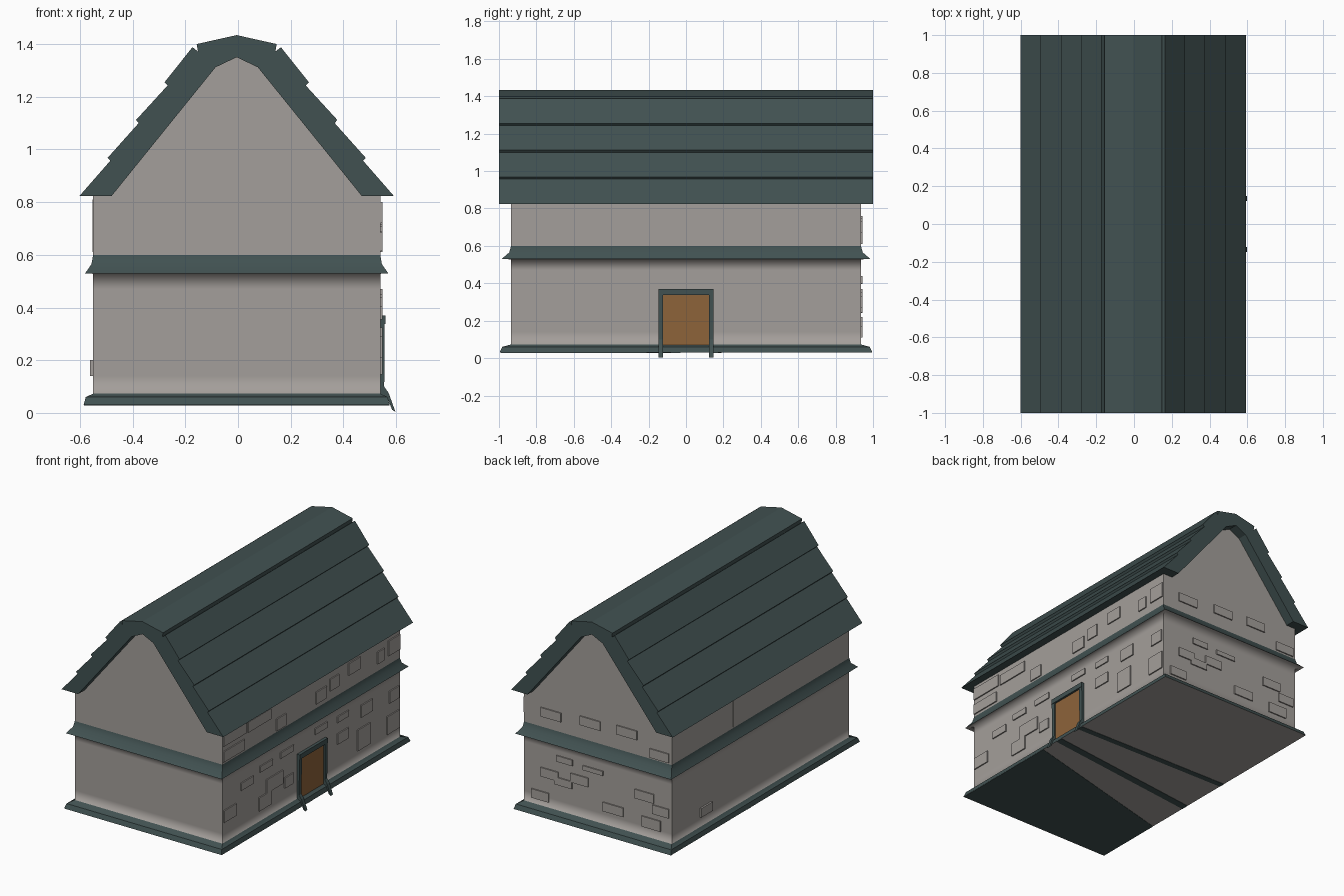
import bpy, bmesh
from mathutils import Vector

cube = bpy.data.objects.get("Cube")
if cube:
    bpy.data.objects.remove(cube, do_unlink=True)


def material(name, rgb):
    m = bpy.data.materials.new(name)
    m.use_nodes = True
    m.diffuse_color = (*rgb, 1)
    m.node_tree.nodes["Principled BSDF"].inputs["Base Color"].default_value = (*rgb, 1)
    return m


PLASTER = material("warm grey stone", (0.37, 0.345, 0.325))
SLATE = material("dark green slate", (0.053, 0.083, 0.083))
WOOD = material("brown wood", (0.27, 0.125, 0.042))

CX = -0.005                  # centre line of the house
HX, HY = 0.545, 0.935        # half width and half depth of the walls


def finish(name, bm, *mats):
    bmesh.ops.recalc_face_normals(bm, faces=bm.faces)
    mesh = bpy.data.meshes.new(name)
    bm.to_mesh(mesh)
    bm.free()
    for m in mats:
        mesh.materials.append(m)
    obj = bpy.data.objects.new(name, mesh)
    bpy.context.collection.objects.link(obj)
    return obj


def prism(bm, points, offset):
    """Extrude a flat outline along a vector."""
    face = bm.faces.new([bm.verts.new(p) for p in points])
    res = bmesh.ops.extrude_face_region(bm, geom=[face], use_keep_orig=True)
    verts = [g for g in res["geom"] if isinstance(g, bmesh.types.BMVert)]
    bmesh.ops.translate(bm, vec=Vector(offset), verts=verts)


def box(bm, lo, hi):
    outline = [(lo[0], lo[1]), (hi[0], lo[1]), (hi[0], hi[1]), (lo[0], hi[1])]
    prism(bm, [(x, y, lo[2]) for x, y in outline], (0, 0, hi[2] - lo[2]))


# Walls with flared plinth and string course: (flare, height, slate above, sharp)
rings = [
    (0.036, 0.03, 1, True), (0.028, 0.06, 1, True), (0, 0.073, 0, False),
    (0, 0.14, 0, False), (0, 0.47, 0, False), (0, 0.528, 0, False),
    (0.03, 0.53, 1, True), (0.006, 0.565, 1, False), (0, 0.6, 0, True),
    (0, 0.83, 0, True),
]
bm = bmesh.new()
loops = []
for flare, z, _, _ in rings:
    x, y = HX + flare, HY + flare * 1.7
    loops.append([bm.verts.new((CX + sx * x, sy * y, z))
                  for sx, sy in ((-1, -1), (1, -1), (1, 1), (-1, 1))])
for (low, high), ring in zip(zip(loops, loops[1:]), rings):
    for i in range(4):
        j = (i + 1) % 4
        f = bm.faces.new((low[i], low[j], high[j], high[i]))
        f.material_index = ring[2]
        f.smooth = True
bm.faces.new(loops[0])
bm.faces.new(loops[-1])
for a, b in zip(loops, loops[1:]):
    for i in range(4):
        bm.edges.get((a[i], b[i])).smooth = False
for loop, ring in zip(loops, rings):
    for i in range(4):
        if ring[3]:
            bm.edges.get((loop[i], loop[(i + 1) % 4])).smooth = False
finish("walls", bm, PLASTER, SLATE)

# Slate strips on the underside, slightly skewed
bm = bmesh.new()
for r0, r1, l0, l1 in ((-0.99, -0.21, -0.99, -0.51), (-0.08, -0.03, -0.22, -0.17),
                       (0.13, 0.17, 0.15, 0.19)):
    prism(bm, [(0.575, r0, 0.03), (0.575, r1, 0.03),
               (-0.585, l1, 0.03), (-0.585, l0, 0.03)], (0, 0, -0.002))
finish("underside_strips", bm, SLATE)

# Roof: half outline with stepped courses, mirrored
outer = [(0.597, 0.823), (0.48, 0.957), (0.49, 0.968), (0.372, 1.1), (0.382, 1.112),
         (0.262, 1.243), (0.274, 1.255), (0.168, 1.388), (0.147, 1.372), (0.152, 1.4)]
inner = [(0.475, 0.823), (0.08, 1.312)]


def mirrored(half, apex):
    return half + [apex] + [(-x, z) for x, z in reversed(half)]


arch = mirrored(inner, (0, 1.35))
bm = bmesh.new()
outline = mirrored(outer, (0, 1.434)) + arch[::-1]
prism(bm, [(CX + x, -1, z) for x, z in outline], (0, 2, 0))
finish("roof", bm, SLATE)

# Gable walls filling the roof
bm = bmesh.new()
prism(bm, [(CX + x, -HY, z + 0.003) for x, z in arch], (0, 2 * HY, 0))
finish("gables", bm, PLASTER)

# Door leaf and frame on the long left side
WALL = CX + HX
bm = bmesh.new()
box(bm, (WALL - 0.01, -0.122, 0.05), (WALL + 0.006, 0.122, 0.342))
finish("door", bm, WOOD)

bm = bmesh.new()
box(bm, (WALL - 0.01, -0.148, 0.338), (WALL + 0.02, 0.148, 0.37))
post = [(-0.01, 0.34), (0.017, 0.34), (0.015, 0.1), (0.032, 0.075),
        (0.058, 0.003), (0.045, 0.012), (0.03, 0.05), (-0.01, 0.06)]
for y in (-0.148, 0.122):
    prism(bm, [(WALL + x, y, z) for x, z in post], (0, 0.026, 0))
finish("door_frame", bm, SLATE)


# Raised stones: (position along the wall, height, width, stone height)
def stones(name, rows, axis, side, depth=0.008):
    bm = bmesh.new()
    for u, z, w, h in rows:
        if axis == "x":
            face = CX + side * HX
            xs = sorted((face - side * 0.01, face + side * depth))
            box(bm, (xs[0], u - w / 2, z - h / 2), (xs[1], u + w / 2, z + h / 2))
        else:
            box(bm, (u - w / 2, HY - 0.01, z - h / 2), (u + w / 2, HY + depth, z + h / 2))
    finish(name, bm, PLASTER)


stones("left_wall_stones", [
    (-0.81, 0.76, 0.24, 0.08), (-0.82, 0.65, 0.22, 0.07), (-0.55, 0.75, 0.24, 0.07),
    (-0.32, 0.65, 0.1, 0.08), (0.1, 0.67, 0.11, 0.08), (0.24, 0.7, 0.09, 0.08),
    (0.45, 0.73, 0.12, 0.08), (0.73, 0.69, 0.07, 0.08), (0.87, 0.71, 0.12, 0.1),
    (-0.48, 0.42, 0.13, 0.04), (-0.26, 0.43, 0.14, 0.04), (-0.49, 0.19, 0.13, 0.09),
    (-0.39, 0.28, 0.17, 0.09), (-0.24, 0.23, 0.09, 0.07), (-0.86, 0.25, 0.13, 0.08),
    (-0.68, 0.38, 0.13, 0.05), (0.1, 0.45, 0.13, 0.04), (0.33, 0.44, 0.12, 0.04),
    (0.33, 0.31, 0.12, 0.07), (0.55, 0.22, 0.13, 0.14), (0.58, 0.4, 0.12, 0.08),
    (0.86, 0.2, 0.13, 0.12), (0.87, 0.38, 0.1, 0.08)], "x", 1)
stones("back_wall_stones", [
    (0.34, 0.7, 0.15, 0.06), (0.05, 0.72, 0.15, 0.06), (-0.22, 0.73, 0.15, 0.06),
    (-0.46, 0.64, 0.14, 0.06), (0.42, 0.14, 0.13, 0.06), (0.35, 0.3, 0.13, 0.06),
    (0.25, 0.27, 0.13, 0.05), (0.24, 0.42, 0.12, 0.04), (0.13, 0.32, 0.13, 0.06),
    (0.03, 0.41, 0.15, 0.03), (-0.12, 0.19, 0.15, 0.06), (-0.35, 0.34, 0.14, 0.06),
    (-0.47, 0.27, 0.12, 0.06), (-0.4, 0.17, 0.14, 0.07)], "y", 1)
stones("right_wall_stone", [(0.58, 0.17, 0.12, 0.06)], "x", -1, 0.012)
stones("right_wall_panels", [(0.175, 0.71, 0.23, 0.2), (0, 0.71, 0.11, 0.2)], "x", -1, 0.003)
